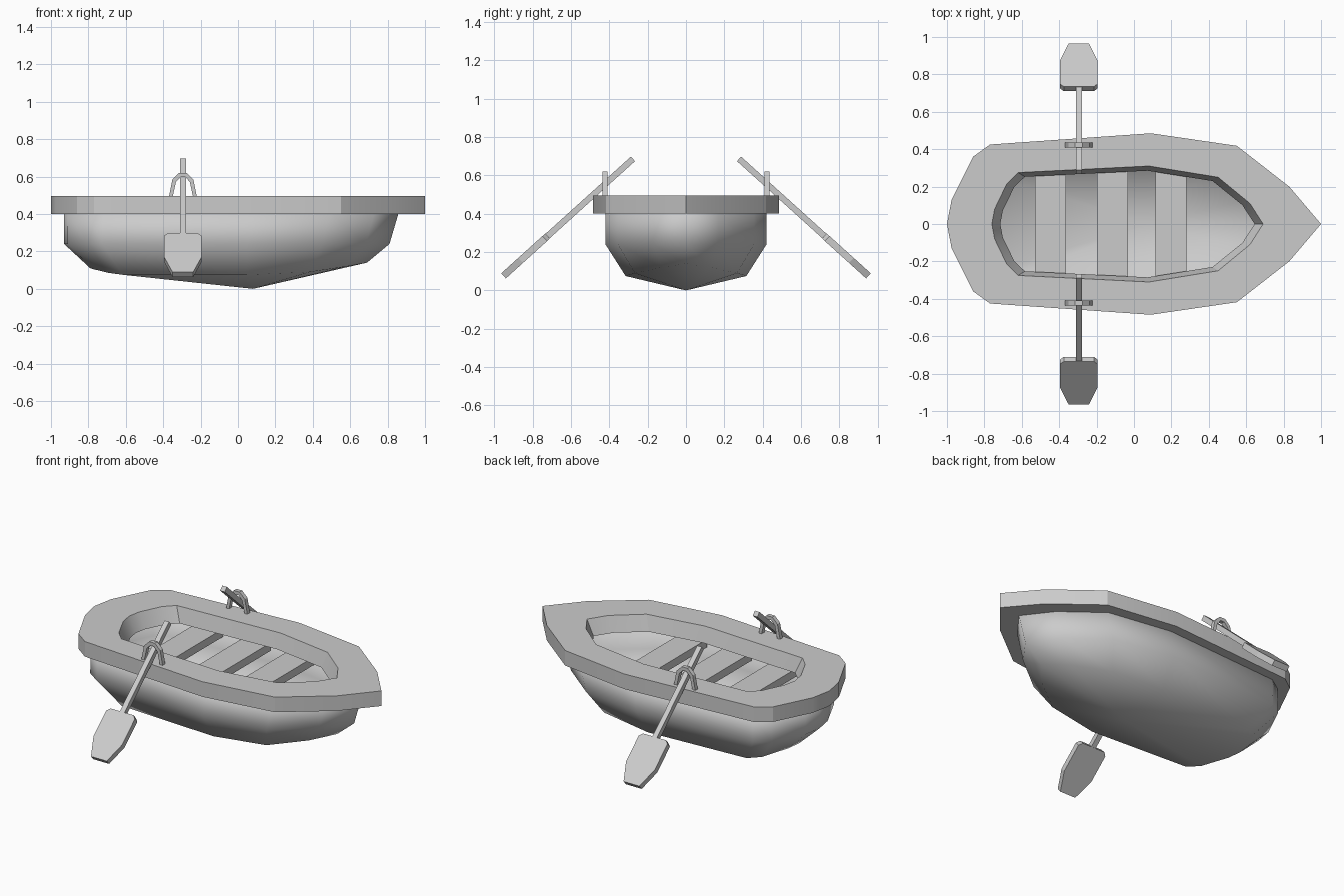
import bpy, bmesh, math
from mathutils import Vector, Matrix

if "Cube" in bpy.data.objects:
    bpy.data.objects.remove(bpy.data.objects["Cube"])


def add_mesh(name, verts, faces, smooth=None, fix=True):
    me = bpy.data.meshes.new(name)
    me.from_pydata([tuple(v) for v in verts], [], faces)
    if fix:
        bm = bmesh.new()
        bm.from_mesh(me)
        bmesh.ops.recalc_face_normals(bm, faces=bm.faces)
        bm.to_mesh(me)
        bm.free()
    ob = bpy.data.objects.new(name, me)
    bpy.context.collection.objects.link(ob)
    if smooth:
        bpy.ops.object.select_all(action='DESELECT')
        ob.select_set(True)
        bpy.context.view_layer.objects.active = ob
        bpy.ops.object.shade_smooth_by_angle(angle=math.radians(smooth))
    return ob


def ring(half, zs):
    """Mirror half an outline (bow to stern, y >= 0) into a closed ring."""
    pts = [(x, y, z) for (x, y), z in zip(half, zs)]
    return pts + [(x, -y, z) for x, y, z in pts[-2:0:-1]]


def refit(half, x0, x1, y1):
    """Stretch a half outline to new x limits and half width."""
    a, b = half[-1][0], half[0][0]
    w = max(p[1] for p in half)
    return [(x0 + (x - a) / (b - a) * (x1 - x0), y / w * y1) for x, y in half]


def bridge(n, i, j):
    return [(i * n + k, j * n + k, j * n + (k + 1) % n, i * n + (k + 1) % n)
            for k in range(n)]


def prism(name, outline, thick, matrix):
    """Extrude a flat outline evenly both ways along local z."""
    n = len(outline)
    verts = [matrix @ Vector((x, y, s * thick / 2)) for s in (-1, 1) for x, y in outline]
    return add_mesh(name, verts, bridge(n, 0, 1) + [tuple(range(n)), tuple(range(n, 2 * n))])


# Rim: thick ring with a sloped inner wall
outer = [(1, 0), (.83, .2), (.55, .418), (.09, .485),
         (-.77, .425), (-.86, .36), (-.975, .13), (-1, 0)]
inner = [(.69, 0), (.62, .11), (.45, .25), (.08, .31),
         (-.62, .275), (-.68, .215), (-.745, .08), (-.76, 0)]
low = refit(inner, -.715, .645, .285)
N = 14
v = (ring(outer, [.4] * 8) + ring(outer, [.495] * 8)
     + ring(inner, [.495] * 8) + ring(low, [.4] * 8))
f = [q for i in range(4) for q in bridge(N, i, (i + 1) % 4)]
add_mesh("rim", v, f, 25)

# Hull: rings narrowing to the keel point, as a thin shell
top = [(.86, 0), (.73, .17), (.49, .355), (.08, .42),
       (-.72, .37), (-.81, .31), (-.91, .11), (-.93, 0)]
mid = refit(top, -.93, .81, .42)
chine = refit(top, -.79, .69, .315)
v = (ring(top, [.41] * 8) + ring(mid, [.24] * 8)
     + ring(chine, [.14, .12, .09, .075, .075, .085, .105, .11]) + [(.08, 0, 0)])
f = bridge(N, 0, 1) + bridge(N, 1, 2)
f += [(2 * N + k, 3 * N, 2 * N + (k + 1) % N) for k in range(N)]
hull = add_mesh("hull", v, f, 65, fix=False)
shell = hull.modifiers.new("shell", 'SOLIDIFY')
shell.thickness = .02
shell.offset = -1

# Seats: three planks across the hull
for i, x in enumerate((-.447, -.115, .197)):
    prism(f"seat_{i + 1}", [(x - .083, -.37), (x + .083, -.37), (x + .083, .37), (x - .083, .37)],
          .05, Matrix.Translation((0, 0, .355)))

# Oars and oarlocks on both sides
X = -.295
blade = [(-.055, 0), (.055, 0), (.1, .12), (.1, .29), (.08, .31),
         (-.08, .31), (-.1, .29), (-.1, .12)]
shaft = [(-.016, .3), (.016, .3), (.016, .91), (-.016, .91)]
arch = [(-.077, .48), (-.056, .585), (-.02, .62), (.02, .62), (.056, .585), (.077, .48),
        (.057, .48), (.037, .572), (.012, .598), (-.012, .598), (-.037, .572), (-.057, .48)]
for side, s in (("near", -1), ("far", 1)):
    along = Vector((0, -s * .675, .61)).normalized()
    across = Vector((1, 0, 0))
    m = Matrix((across, along, across.cross(along))).transposed().to_4x4()
    m.translation = (X, s * .952, .076)
    prism(f"oar_blade_{side}", blade, .036, m)
    prism(f"oar_shaft_{side}", shaft, .032, m)

    # Oarlock: arch strip standing on the rim
    n = len(arch)
    v = [(X + x, s * .422 + d, z) for d in (-.013, .013) for x, z in arch]
    f = bridge(n, 0, 1)
    for k in range(5):
        q = (k, k + 1, n - 2 - k, n - 1 - k)
        f += [q, tuple(i + n for i in q)]
    add_mesh(f"oarlock_{side}", v, f)
